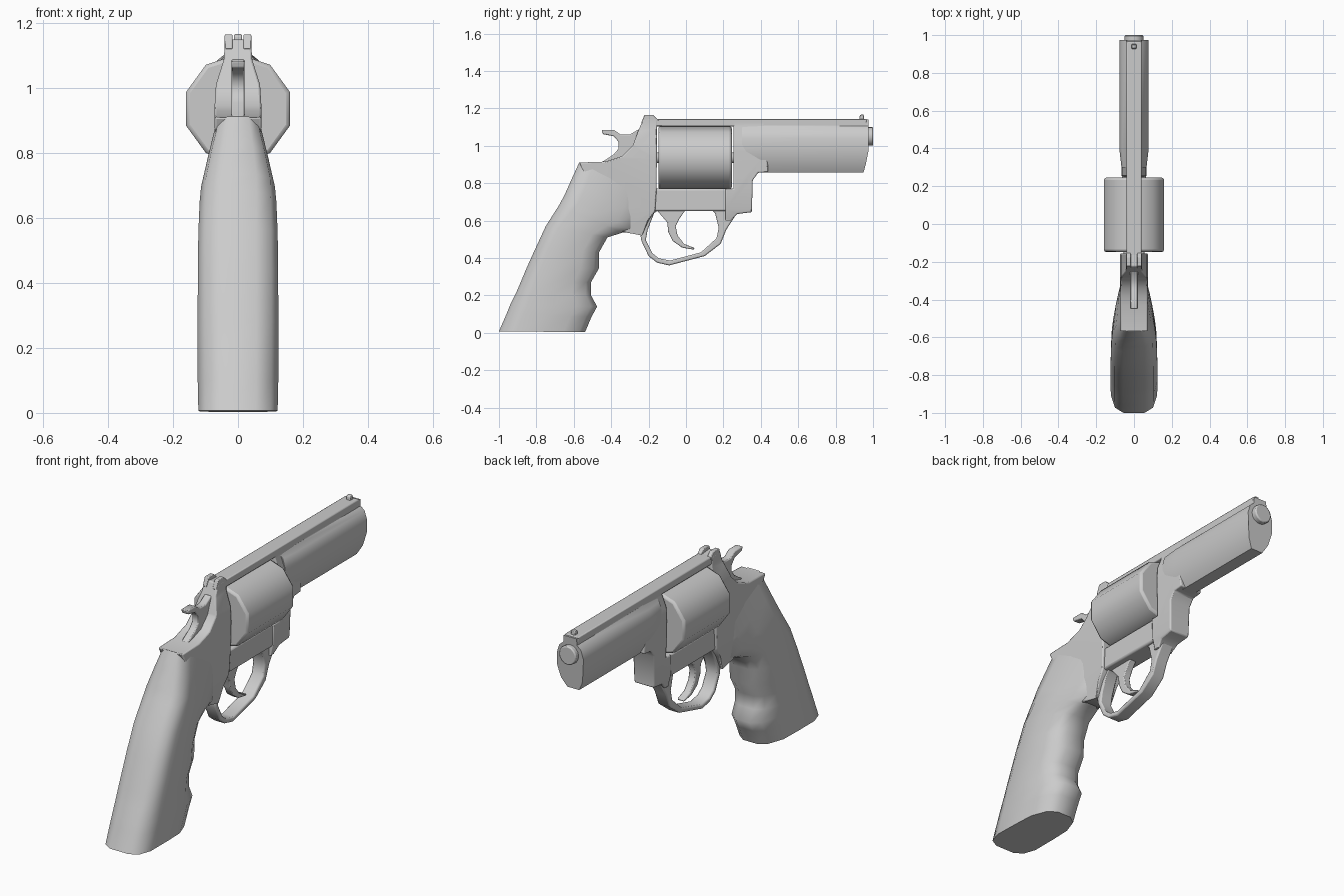
import bpy, bmesh, math
from mathutils import Matrix


def finish(bm, name, bevel=0.0, angle=40):
    bmesh.ops.recalc_face_normals(bm, faces=bm.faces[:])
    me = bpy.data.meshes.new(name)
    bm.to_mesh(me)
    bm.free()
    ob = bpy.data.objects.new(name, me)
    bpy.context.collection.objects.link(ob)
    bpy.ops.object.select_all(action='DESELECT')
    ob.select_set(True)
    bpy.context.view_layer.objects.active = ob
    if bevel:
        mod = ob.modifiers.new("soft_edges", 'BEVEL')
        mod.width, mod.segments = bevel, 2
        mod.limit_method, mod.angle_limit = 'ANGLE', math.radians(40)
    bpy.ops.object.shade_smooth_by_angle(angle=math.radians(angle))
    return ob


def slab(name, pts, w, bevel=0.0, x=0.0, levels=()):
    """Side outline (y, z) extruded across x; levels = [(z, half width)] taper it."""
    bm = bmesh.new()
    f = bm.faces.new([bm.verts.new((x - w, y, z)) for y, z in pts])
    ext = bmesh.ops.extrude_face_region(bm, geom=[f])
    bmesh.ops.translate(bm, vec=(2 * w, 0, 0),
                        verts=[v for v in ext['geom'] if isinstance(v, bmesh.types.BMVert)])
    for z, _ in levels:
        bmesh.ops.bisect_plane(bm, geom=bm.verts[:] + bm.edges[:] + bm.faces[:],
                               plane_co=(0, 0, z), plane_no=(0, 0, 1))
    for v in bm.verts:
        for (z0, w0), (z1, w1) in zip(levels, levels[1:]):
            if z0 - 1e-4 <= v.co.z <= z1 + 1e-4:
                t = (v.co.z - z0) / (z1 - z0)
                v.co.x = math.copysign(w0 + (w1 - w0) * t, v.co.x)
    return finish(bm, name, bevel)


def loft(name, rings, bevel=0.0, angle=40):
    bm = bmesh.new()
    rows = [[bm.verts.new(p) for p in r] for r in rings]
    n = len(rows[0])
    for a, b in zip(rows, rows[1:]):
        for i in range(n):
            bm.faces.new((a[i], a[(i + 1) % n], b[(i + 1) % n], b[i]))
    bm.faces.new(rows[0])
    bm.faces.new(rows[-1])
    return finish(bm, name, bevel, angle)


def rod(name, r, y0, y1, z, sides, bevel=0.0, start=0.0):
    rings = [[(r * math.cos(start + i * math.tau / sides), y,
               z + r * math.sin(start + i * math.tau / sides)) for i in range(sides)]
             for y in (y0, y1)]
    return loft(name, rings, bevel)


# Grip: back point, front point, half width at back and at front
stations = [
    (-1.00, .008, -.54, .003, .123, .118), (-.96, .10, -.505, .085, .125, .120),
    (-.94, .15, -.475, .14, .125, .120), (-.91, .21, -.508, .20, .125, .120),
    (-.88, .28, -.508, .27, .125, .120), (-.855, .34, -.465, .345, .125, .120),
    (-.81, .44, -.465, .43, .125, .118), (-.75, .57, -.42, .51, .125, .110),
    (-.68, .68, -.34, .535, .125, .090), (-.65, .735, -.27, .545, .124, .072),
    (-.61, .825, -.235, .62, .100, .068), (-.57, .912, -.22, .74, .072, .066)]
half = [(0, .45), (.06, .82), (.2, 1), (.5, 1), (.75, .97), (.93, .72), (1, .35)]
section = half + [(u, -v) for u, v in reversed(half)]
loft("grip", [[(v * (wb + (wf - wb) * u), yb + (yf - yb) * u, zb + (zf - zb) * u)
               for u, v in section] for yb, zb, yf, zf, wb, wf in stations], angle=50)

# Frame behind the cylinder, narrowing toward the top
slab("rear_frame", [
    (-.57, .91), (-.43, .915), (-.34, .945), (-.285, 1.0), (-.255, 1.08), (-.225, 1.15),
    (-.155, 1.143), (-.157, .77), (-.165, .65), (-.20, .60), (-.235, .52), (-.34, .54),
    (-.46, .68)], .07, .006,
    levels=[(.52, .05), (.66, .066), (.93, .073), (1.01, .068), (1.09, .043), (1.15, .041)])

# Frame under and ahead of the cylinder
slab("lower_frame", [(-.18, .77), (.27, .77), (.27, .65), (-.18, .65)], .055, .01)
slab("front_frame", [
    (.253, 1.13), (.42, 1.13), (.44, .86), (.385, .855), (.357, .815), (.352, .645),
    (.275, .635), (.24, .60), (.21, .60), (.21, .77), (.253, .77)], .065, .006,
    levels=[(.60, .045), (.66, .06), (.97, .067), (1.04, .064), (1.10, .04), (1.13, .04)])

# Top strap and rib
slab("top_strap", [(-.2, 1.104), (-.2, 1.144), (.965, 1.144), (.968, 1.104)], .04, .005)

# Barrel with under-lug, muzzle leaning back at the bottom
bar = [(.038, 1.14), (.04, 1.105), (.064, 1.085), (.078, 1.04), (.076, .97), (.062, .905), (.035, .857)]
bar += [(-x, z) for x, z in reversed(bar)]
loft("barrel", [[(x * .85, .30, z) for x, z in bar], [(x, .40, z) for x, z in bar],
                [(x, .975 if z > .95 else .975 - (.95 - z) * .28, z) for x, z in bar]], angle=45)
rod("muzzle", .05, .95, 1.0, 1.05, 16, .006)

# Ten-sided cylinder and its axle
rod("cylinder", .168, -.148, .245, .936, 10, .012, math.radians(18))
rod("axle", .03, -.17, .28, .936, 10)

# Sights
slab("front_sight", [(.925, 1.13), (.928, 1.16), (.935, 1.166), (.95, 1.166), (.953, 1.13)], .012, .003)
for side, name in ((-1, "rear_sight_left"), (1, "rear_sight_right")):
    slab(name, [(-.24, 1.12), (-.222, 1.165), (-.175, 1.165), (-.145, 1.135)], .012, .003, side * .029)

# Hammer with thumb spur
slab("hammer", [
    (-.452, 1.084), (-.385, 1.084), (-.35, 1.06), (-.30, 1.06), (-.25, 1.09), (-.22, 1.0),
    (-.30, .91), (-.45, .912), (-.385, .955), (-.36, .985), (-.36, 1.02), (-.385, 1.05),
    (-.445, 1.062)], .02, .005)

# Trigger guard loop: outer edge, then inner edge back
slab("trigger_guard", [
    (-.18, .66), (-.245, .53), (-.238, .49), (-.20, .41), (-.155, .375), (-.09, .36), (.10, .41),
    (.185, .475), (.215, .55), (.27, .635), (.25, .67), (.12, .67), (.155, .64), (.175, .56),
    (.163, .505), (.08, .43), (-.085, .386), (-.145, .398), (-.18, .425), (-.215, .495),
    (-.205, .55), (-.17, .64), (-.14, .66)], .036, .007)

# Trigger
slab("trigger", [
    (-.16, .66), (-.10, .59), (-.095, .54), (-.07, .49), (-.02, .455), (.045, .444), (.045, .454),
    (-.01, .475), (-.045, .52), (-.055, .57), (-.035, .61), (.0, .66)], .02, .005)
